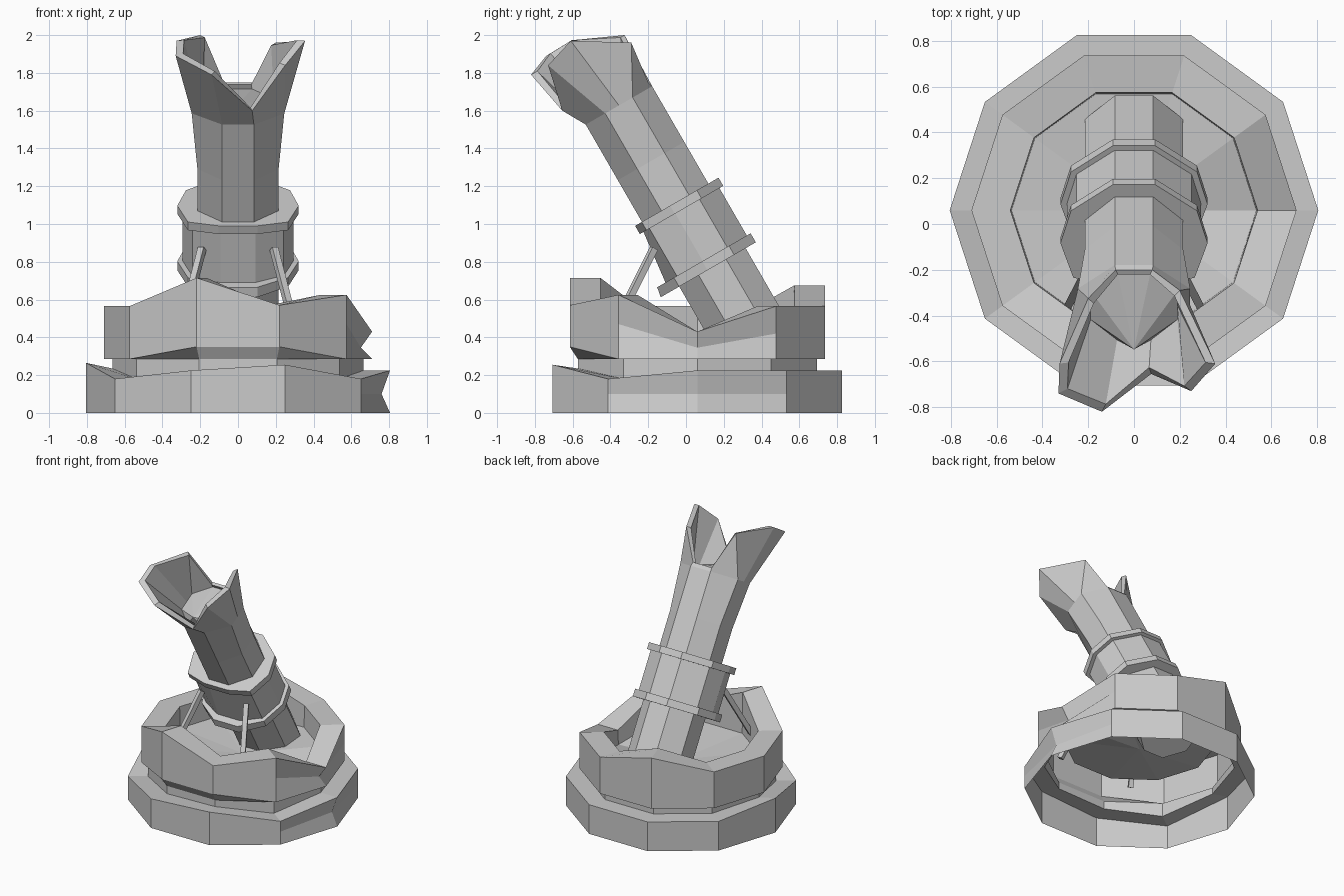
import bpy, bmesh
from math import sin, cos, radians
from mathutils import Vector

if "Cube" in bpy.data.objects:
    bpy.data.objects.remove(bpy.data.objects["Cube"])


def finish(name, bm):
    bmesh.ops.recalc_face_normals(bm, faces=bm.faces)
    me = bpy.data.meshes.new(name)
    bm.to_mesh(me)
    bm.free()
    ob = bpy.data.objects.new(name, me)
    bpy.context.collection.objects.link(ob)
    return ob


def loft(name, rings, start=None, end=None):
    """Skin closed rings of equal count; start/end may be 'cap' or an apex point."""
    bm = bmesh.new()
    vs = [[bm.verts.new(p) for p in ring] for ring in rings]
    n = len(vs[0])
    for a, b in zip(vs, vs[1:]):
        for i in range(n):
            j = (i + 1) % n
            bm.faces.new((a[i], a[j], b[j], b[i]))
    for ring, mode in ((vs[0], start), (vs[-1], end)):
        if mode == 'cap':
            bm.faces.new(ring)
        elif mode is not None:
            apex = bm.verts.new(mode)
            for i in range(n):
                bm.faces.new((ring[i], ring[(i + 1) % n], apex))
    return finish(name, bm)


# Ten-sided base; battered heights are given per corner, starting at +x
CY = 0.06


def deca(radii, heights):
    rs = radii if isinstance(radii, list) else [radii] * 10
    zs = heights if isinstance(heights, list) else [heights] * 10
    return [(rs[i] * cos(radians(36 * i)), CY + rs[i] * sin(radians(36 * i)), zs[i])
            for i in range(10)]


low_top = [.225, .225, .225, .225, .225, .265, .18, .225, .255, .18]
up_top = [.43, .565, .565, .675, .565, .565, .565, .715, .57, .625]
up_mid = [.345, .42, .42, .48, .42, .42, .42, .53, .46, .47]
up_low = [.285] * 7 + [.35, .35, .285]

loft("lower_base_ring", [
    deca(.805, 0),
    deca([.76] + [.805] * 9, .10),
    deca(.805, low_top),
    deca(.665, [min(z, .235) for z in low_top]),
    deca(.665, .285)])

# Upper ring with a steep inner wall and a shallow dished floor
loft("upper_base_ring", [
    deca(.665, .285),
    deca(.71, up_low),
    deca([.65] + [.71] * 9, up_mid),
    deca(.71, up_top),
    deca(.54, up_top),
    deca(.535, [.32] + [.40] * 9)], end=(0, CY, .35))


# Barrel coordinates: x across, u perpendicular, t along the tilted axis
def bar(x, u, t):
    return Vector((x, .325 - .5 * t + .866 * u, .45 + .866 * t + .5 * u))


def axis_scale(p, s):
    t = -.5 * (p.y - .325) + .866 * (p.z - .45)
    c = bar(0, 0, t)
    return c + (p - c) * s


A, B, W = .084, .203, .215
section = [(A, B), (-A, B), (-W, A), (-W, 0), (-W, -A),
           (-A, -B), (A, -B), (W, -A), (W, 0), (W, A)]
# Torn muzzle edge in world space, same order as the section
rim = [Vector(p) for p in [
    (.08, -.20, 1.75), (-.08, -.20, 1.75), (-.20, -.325, 2.0), (-.325, -.61, 1.97),
    (-.33, -.74, 1.89), (-.14, -.82, 1.79), (.075, -.655, 1.60),
    (.25, -.73, 1.84), (.355, -.61, 1.97), (.20, -.29, 1.96)]]
loft("split_barrel", [
    [bar(x, u, -.12) for x, u in section],
    [bar(x, u, 1.02) for x, u in section],
    [bar(x * (1.14 if abs(x) > .2 else 1), u, 1.36) for x, u in section],
    rim,
    [axis_scale(p, .88) for p in rim],
    [bar(x * .88, u * .86, 1.36) for x, u in section]],
    start='cap', end=bar(0, -.165, 1.46))

# Sleeve and two clamp bands around the barrel; 'low' is the underside depth
def collar_part(name, t0, t1, s, low0, low1):
    def ring(t, low):
        half = [(.09, .26), (.27, .13), (.315, -.03), (.26, -.20), (.10, low)]
        pts = half + [(-x, u) for x, u in reversed(half)]
        return [bar(x * s, u * s, t) for x, u in pts]
    loft(name, [ring(t0, low0), ring(t1, low1)], start='cap', end='cap')


collar_part("barrel_sleeve", .38, .75, .93, -.28, -.235)
collar_part("lower_band", .37, .425, 1.02, -.31, -.30)
collar_part("upper_band", .715, .765, 1.02, -.24, -.24)


# Pair of support struts in front of the barrel
def strut(name, p, q, w):
    bm = bmesh.new()
    p, q = Vector(p), Vector(q)
    bmesh.ops.create_cube(bm, size=1)
    bmesh.ops.scale(bm, vec=(w, w, (q - p).length), verts=bm.verts)
    ob = finish(name, bm)
    ob.location = (p + q) / 2
    ob.rotation_euler = (q - p).to_track_quat('Z', 'Y').to_euler()


for side, label in ((-1, "left"), (1, "right")):
    strut(label + "_strut", (side * .32, -.42, .37), (side * .19, -.17, .87), .035)
